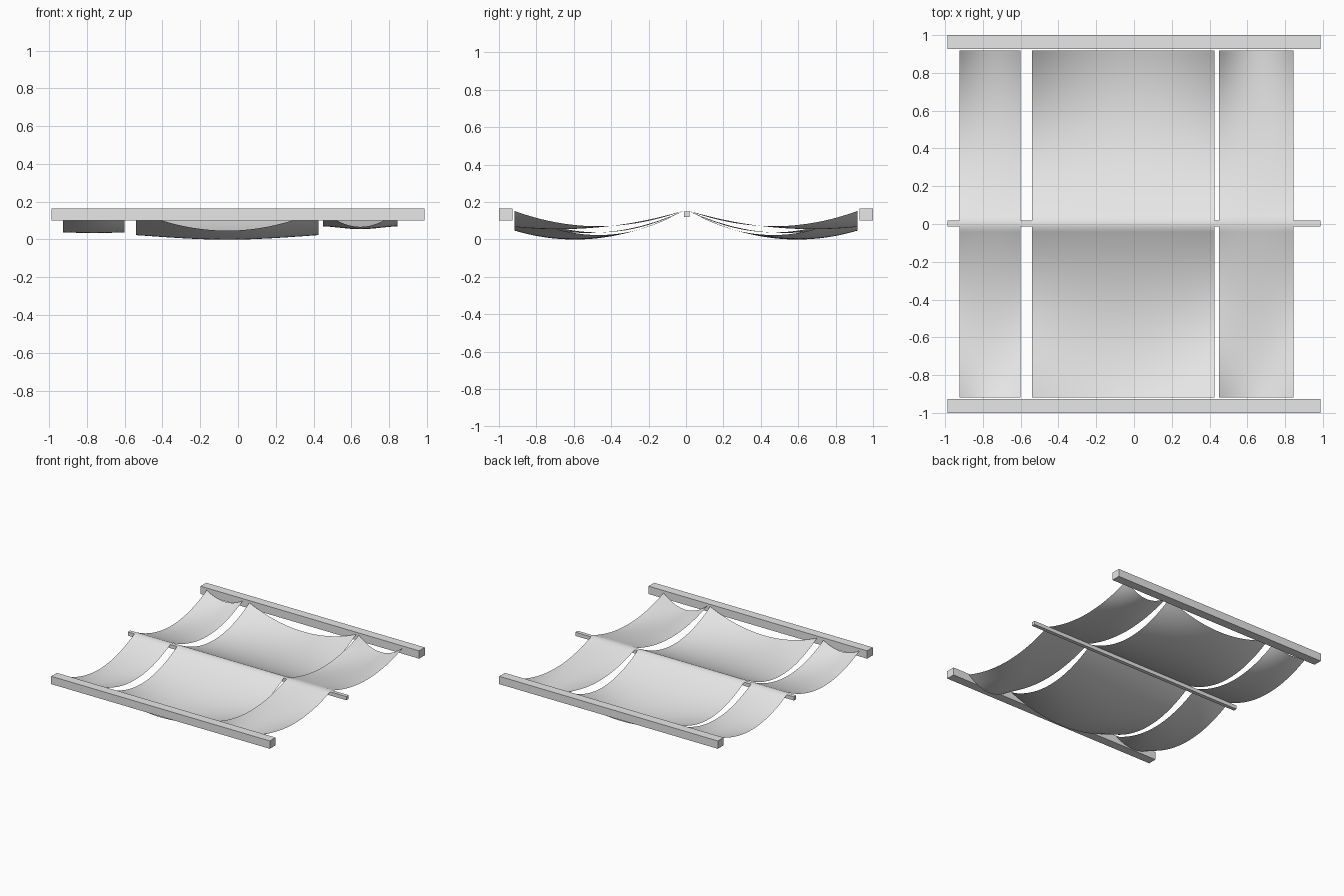
import bpy
import bmesh

cube = bpy.data.objects.get("Cube")
if cube:
    bpy.data.objects.remove(cube, do_unlink=True)


def make_material(name, value):
    mat = bpy.data.materials.new(name)
    mat.use_nodes = True
    colour = (value, value, value, 1)
    mat.diffuse_color = colour
    mat.node_tree.nodes["Principled BSDF"].inputs["Base Color"].default_value = colour
    return mat


grey = make_material("light grey", 0.8)


def add_object(name, bm, smooth=False):
    mesh = bpy.data.meshes.new(name)
    bm.to_mesh(mesh)
    bm.free()
    mesh.materials.append(grey)
    for face in mesh.polygons:
        face.use_smooth = smooth
    obj = bpy.data.objects.new(name, mesh)
    bpy.context.collection.objects.link(obj)
    return obj


def box(name, centre, size):
    bm = bmesh.new()
    bmesh.ops.create_cube(bm, size=1)
    bmesh.ops.scale(bm, vec=size, verts=bm.verts)
    bmesh.ops.translate(bm, vec=centre, verts=bm.verts)
    return add_object(name, bm)


REACH = 0.918   # distance from the rod to the hung ends
RIDGE = 0.016   # half width of the fold over the rod
TOP = 0.152


def cloth(name, x0, x1, edge_sag, mid_sag, end_dip, columns):
    """Sheet draped over the rod, hung from its corners at both beams."""
    rows = 36
    bm = bmesh.new()
    grid = []
    for i in range(columns + 1):
        u = i / columns
        bow = 4 * u * (1 - u)
        sag = edge_sag + (mid_sag - edge_sag) * bow
        line = []
        for j in range(-rows, rows + 1):
            t = max(0, abs(j) - 1) / (rows - 1)
            y = RIDGE + (REACH - RIDGE) * t if j else 0
            z = TOP - end_dip * bow * t - sag * 4 * t * (1 - t)
            line.append(bm.verts.new((x0 + (x1 - x0) * u, y if j > 0 else -y, z)))
        grid.append(line)
    for a, b in zip(grid, grid[1:]):
        for j in range(2 * rows):
            bm.faces.new((a[j], b[j], b[j + 1], a[j + 1]))
    return add_object(name, bm, smooth=True)


# Two side beams and the thin rod between them
for name, side in (("front_beam", -1), ("back_beam", 1)):
    box(name, (0, side * 0.9635, 0.133), (1.975, 0.073, 0.064))
box("middle_rod", (0, 0.003, 0.135), (1.975, 0.03, 0.03))

# Draped cloth strips
cloth("right_cloth", -0.925, -0.6, 0.115, 0.091, 0.05, 16)
cloth("middle_cloth", -0.54, 0.425, 0.129, 0.093, 0.105, 32)
cloth("left_cloth", 0.45, 0.845, 0.082, 0.045, 0.085, 18)
